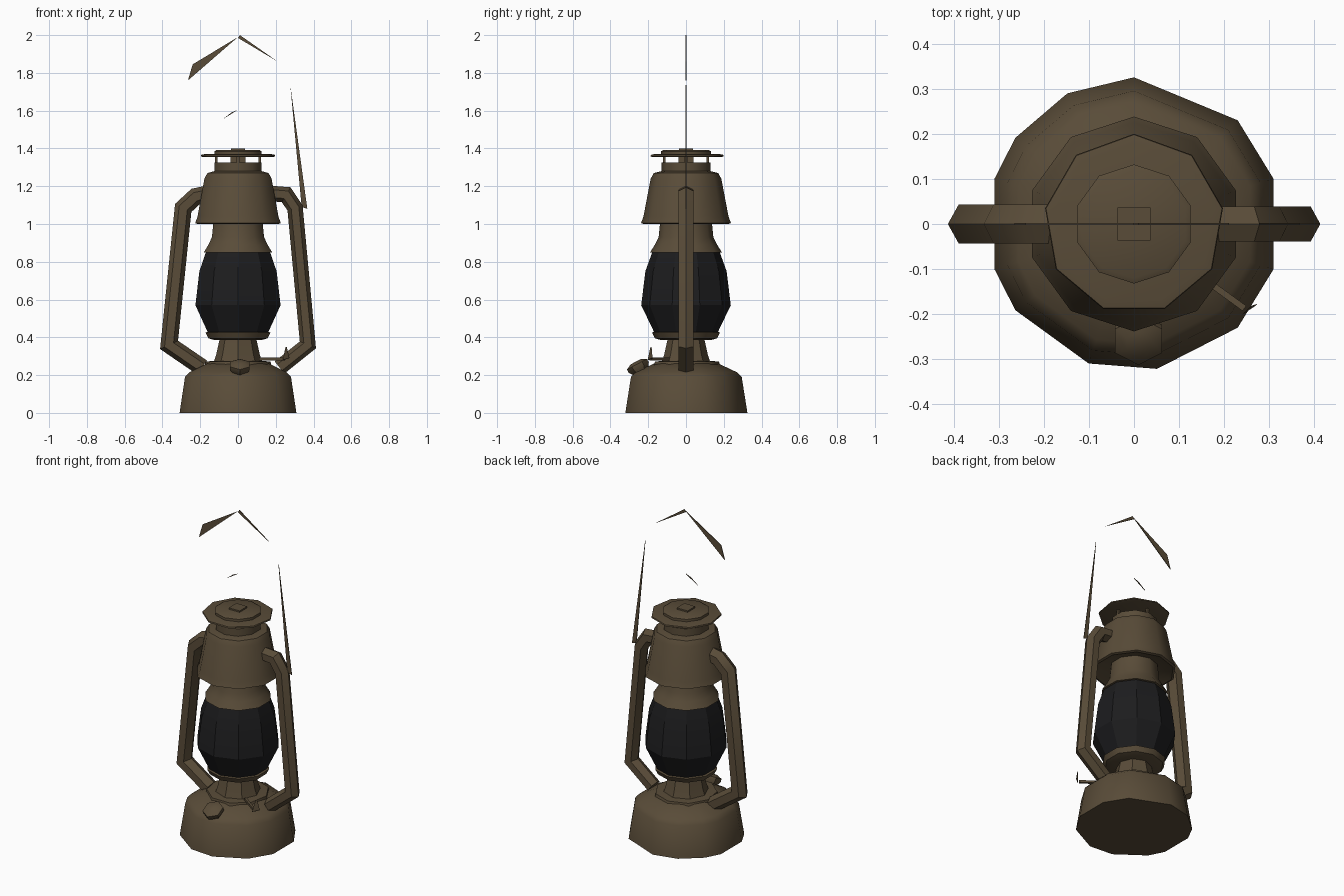
import bpy, bmesh
from math import sin, cos, pi, radians
from mathutils import Vector

cube = bpy.data.objects.get("Cube")
if cube:
    bpy.data.objects.remove(cube)


def material(name, rgb):
    mat = bpy.data.materials.new(name)
    mat.use_nodes = True
    mat.diffuse_color = (*rgb, 1)
    mat.node_tree.nodes["Principled BSDF"].inputs["Base Color"].default_value = (*rgb, 1)
    return mat


brown = material("aged brown metal", (0.10, 0.072, 0.04))
dark = material("smoky dark glass", (0.012, 0.012, 0.013))


def finish(name, bm, mat=brown, smooth=40, normals=True):
    if normals:
        bmesh.ops.recalc_face_normals(bm, faces=bm.faces)
    mesh = bpy.data.meshes.new(name)
    bm.to_mesh(mesh)
    bm.free()
    obj = bpy.data.objects.new(name, mesh)
    bpy.context.collection.objects.link(obj)
    mesh.materials.append(mat)
    if smooth:
        bpy.ops.object.select_all(action='DESELECT')
        obj.select_set(True)
        bpy.context.view_layer.objects.active = obj
        bpy.ops.object.shade_smooth_by_angle(angle=radians(smooth))
    return obj


def skin(bm, rings):
    """Bridge successive vertex rings and cap both ends."""
    n = len(rings[0])
    for a, b in zip(rings, rings[1:]):
        for i in range(n):
            j = (i + 1) % n
            bm.faces.new((a[i], a[j], b[j], b[i]))
    bm.faces.new(rings[0][::-1])
    bm.faces.new(rings[-1])


def lathe(name, profile, angles, mat=brown, smooth=40):
    """Revolve (radius, height) points through a list of angles in degrees."""
    bm = bmesh.new()
    rings = [[bm.verts.new((r * cos(radians(a)), r * sin(radians(a)), z)) for a in angles]
             for r, z in profile]
    skin(bm, rings)
    return finish(name, bm, mat, smooth)


def even(n, start=90):
    return [start + 360 * i / n for i in range(n)]


def tube(name, points, radius, sides=6):
    """Sweep a polygon along a bent path lying in the xz plane."""
    bm = bmesh.new()
    pts = [Vector((x, 0, z)) for x, z in points]
    rings = []
    for i, p in enumerate(pts):
        before = (p - pts[i - 1]).normalized() if i else Vector()
        after = (pts[i + 1] - p).normalized() if i < len(pts) - 1 else Vector()
        t = (before + after).normalized()
        side = Vector((t.z, 0, -t.x))
        widen = 1 / max(0.75, t.dot(after if i == 0 else before))
        rings.append([bm.verts.new(p + side * cos(2 * pi * k / sides) * radius * widen
                                   + Vector((0, sin(2 * pi * k / sides) * radius * 1.1, 0)))
                      for k in range(sides)])
    skin(bm, rings)
    return finish(name, bm)


def box(name, center, size):
    bm = bmesh.new()
    bmesh.ops.create_cube(bm, size=1)
    for v in bm.verts:
        v.co = Vector(center) + Vector(a * b for a, b in zip(v.co, size))
    return finish(name, bm, smooth=0)


def sliver(name, *points):
    """Thin flat wedge in the middle plane."""
    bm = bmesh.new()
    rings = [[bm.verts.new((x, y, z)) for x, z in points] for y in (-0.002, 0.002)]
    skin(bm, rings)
    return finish(name, bm, smooth=0)


# Fuel tank with an irregular outline
lathe("fuel_tank", [(0.325, 0), (0.322, 0.02), (0.295, 0.19), (0.27, 0.215), (0.17, 0.262)],
      [90, 45, 18, -18, -45, -81, -108, -144, -162, 162, 144, 117], smooth=50)
lathe("tank_collar", [(0.18, 0.25), (0.175, 0.272), (0.13, 0.275)], even(9))
lathe("burner_neck", [(0.13, 0.265), (0.115, 0.31), (0.095, 0.40)], even(8))
lathe("burner_plate", [(0.13, 0.385), (0.165, 0.395), (0.18, 0.425), (0.165, 0.43)], even(10))

# Globe
lathe("glass_globe", [(0.165, 0.42), (0.237, 0.57), (0.215, 0.75), (0.175, 0.86)],
      even(10), dark, 30)

# Upper collar and hood
lathe("globe_collar", [(0.165, 0.845), (0.19, 0.85), (0.165, 0.89), (0.145, 0.93), (0.135, 1.03)],
      even(10))
lathe("hood", [(0.14, 1.03), (0.225, 1.0), (0.238, 1.005), (0.225, 1.04), (0.187, 1.24),
               (0.17, 1.27), (0.13, 1.28)], even(10))
lathe("chimney", [(0.13, 1.26), (0.13, 1.325)], even(10))
box("chimney_core", (0, 0, 1.34), (0.08, 0.08, 0.08))
for i in range(4):
    a = i * pi / 2
    box(f"chimney_post_{i + 1}", (0.115 * cos(a), 0.115 * sin(a), 1.34), (0.014, 0.014, 0.06))
lathe("cap_brim", [(0.19, 1.355), (0.2, 1.358), (0.198, 1.366), (0.18, 1.37)], even(9))
lathe("cap_top", [(0.132, 1.36), (0.132, 1.385), (0.12, 1.391)], even(10))
box("cap_stud", (0, 0, 1.394), (0.074, 0.074, 0.012))

# Side air tubes
tube("left_tube", [(0.13, 1.165), (0.255, 1.155), (0.302, 1.085), (0.37, 0.36), (0.22, 0.24)], 0.041)
tube("right_tube", [(-0.13, 1.165), (-0.225, 1.145), (-0.29, 1.085), (-0.365, 0.36), (-0.19, 0.24)], 0.045)

# Tilted filler cap on the front of the tank
cap = lathe("filler_cap", [(0.035, -0.035), (0.06, 0), (0.06, 0.02), (0.03, 0.035)], even(6))
cap.location = (0.01, -0.25, 0.24)
cap.rotation_euler.x = radians(28)

# Wick adjuster: small stem with a pointed thumb plate
stem = box("wick_stem", (0, 0, 0), (0.16, 0.014, 0.014))
stem.location = (0.18, -0.14, 0.285)
stem.rotation_euler.z = radians(-36)
bm = bmesh.new()
plate = [(0.24, -0.2, 0.28), (0.27, -0.18, 0.29), (0.255, -0.185, 0.35)]
rings = [[bm.verts.new(Vector(p) + Vector((s, s, 0))) for p in plate] for s in (-0.003, 0.003)]
skin(bm, rings)
finish("wick_thumb_plate", bm, smooth=0)

# Broken remains of the wire bail
sliver("bail_right", (-0.265, 1.76), (-0.24, 1.845), (0.0, 1.99))
sliver("bail_top", (0.0, 1.985), (0.01, 2.0), (0.21, 1.86))
sliver("bail_left", (0.277, 1.735), (0.367, 1.08), (0.337, 1.09))
sliver("bail_grip", (-0.08, 1.555), (-0.035, 1.59), (0.0, 1.605))
